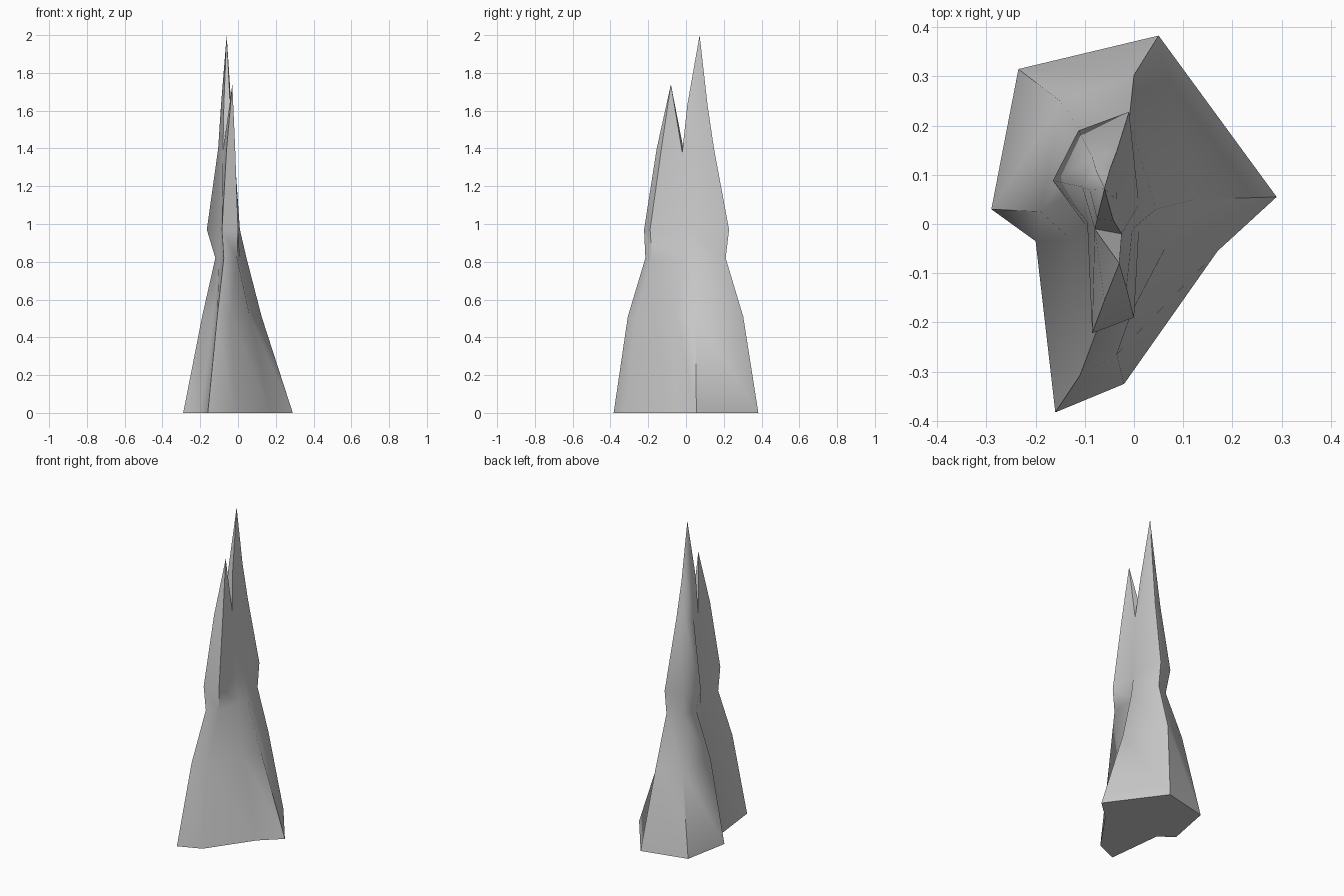
import bpy, bmesh, math

if "Cube" in bpy.data.objects:
    bpy.data.objects.remove(bpy.data.objects["Cube"])

bm = bmesh.new()

def ring(z, pts):
    return [bm.verts.new((x, y, z)) for x, y in pts]

def loft(a, b):
    n = len(a)
    for i in range(n):
        j = (i + 1) % n
        bm.faces.new((a[i], a[j], b[j], b[i]))

def cone(a, tip):
    t = bm.verts.new(tip)
    for i in range(len(a)):
        bm.faces.new((a[i], a[(i + 1) % len(a)], t))

# Trunk: stacked eight-sided sections, notched on the left and right
trunk = [
    ring(0.0, [(-.29, .03), (-.235, .315), (.05, .383), (.29, .055),
               (.17, -.055), (-.02, -.325), (-.16, -.383), (-.2, -.035)]),
    ring(0.51, [(-.19, .025), (-.15, .25), (.0, .303), (.125, .05),
                (.063, -.05), (-.035, -.265), (-.11, -.308), (-.13, -.03)]),
    ring(0.82, [(-.12, .07), (-.095, .17), (-.01, .21), (.045, .03),
                (.01, -.01), (-.005, -.18), (-.075, -.215), (-.1, .0)]),
    ring(0.97, [(-.165, .088), (-.113, .19), (-.01, .228), (.01, .04),
                (-.003, -.01), (.0, -.19), (-.085, -.222), (-.095, .005)]),
    ring(1.40, [(-.105, .075), (-.085, .135), (-.035, .148), (-.02, .04),
                (-.025, -.02), (-.015, -.13), (-.06, -.155), (-.08, -.01)]),
]
for a, b in zip(trunk, trunk[1:]):
    loft(a, b)
bm.faces.new(trunk[0])

# Fork: the top section splits into a tall rear peak and a short front peak
top = trunk[-1]
top[4].co.z = top[7].co.z = 1.38
rear = [top[i] for i in (0, 1, 2, 3, 4, 7)]
front = [top[i] for i in (4, 5, 6, 7)]
upper = ring(1.63, [(-.09, .07), (-.077, .108), (-.048, .114), (-.036, .05),
                    (-.042, .007), (-.075, .01)])
loft(rear, upper)
cone(upper, (-.06, .072, 2.0))
cone(front, (-.03, -.08, 1.74))

bmesh.ops.recalc_face_normals(bm, faces=bm.faces)
mesh = bpy.data.meshes.new("rock_spire")
bm.to_mesh(mesh)
bm.free()
spire = bpy.data.objects.new("rock_spire", mesh)
bpy.context.collection.objects.link(spire)
bpy.context.view_layer.objects.active = spire
spire.select_set(True)
bpy.ops.object.shade_smooth_by_angle(angle=math.radians(60))
